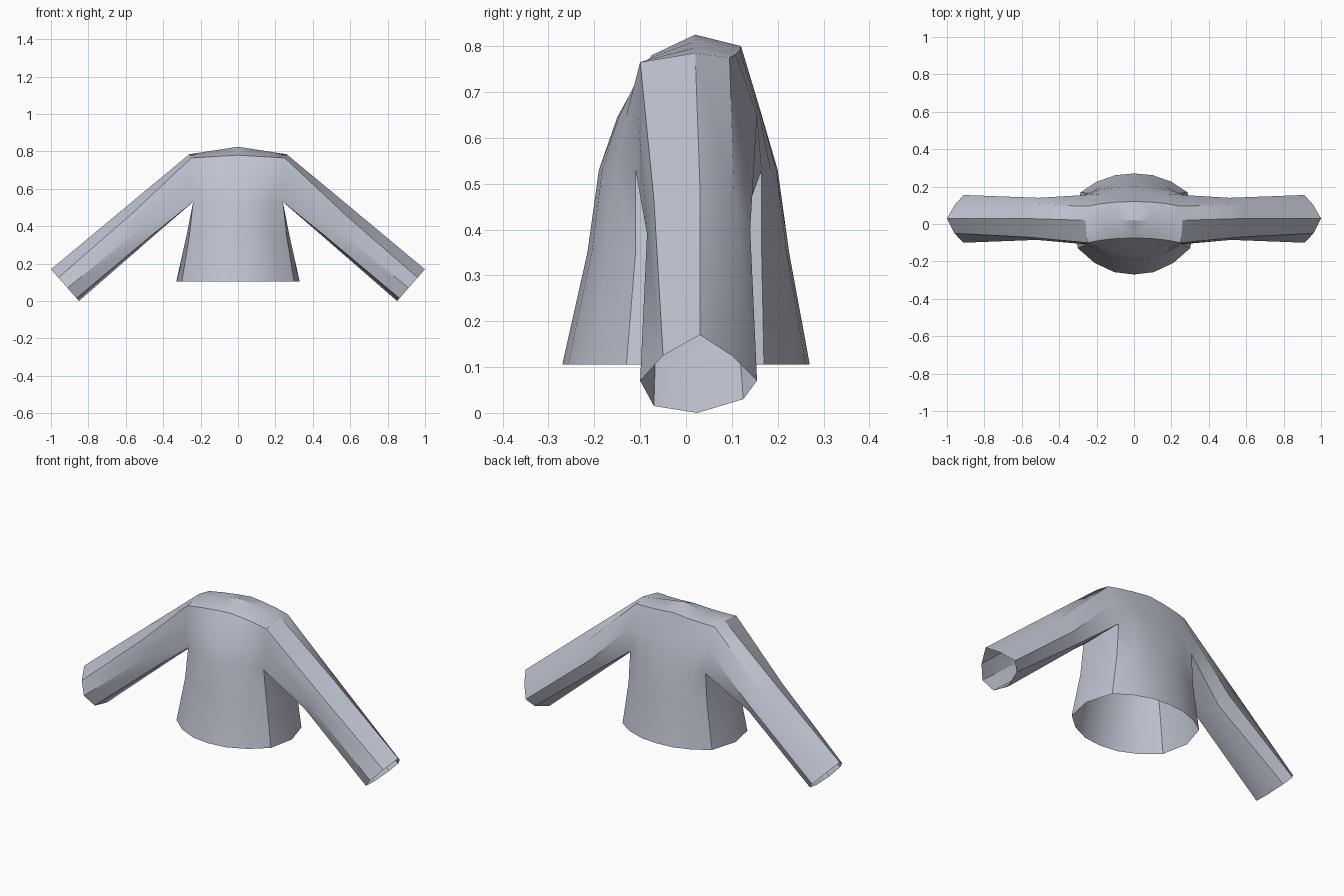
import bpy, bmesh, math
from mathutils import Vector

cube = bpy.data.objects.get("Cube")
if cube:
    bpy.data.objects.remove(cube)

cloth = bpy.data.materials.new("grey_cloth")
cloth.use_nodes = True
cloth.diffuse_color = (0.52, 0.55, 0.63, 1)
shader = cloth.node_tree.nodes["Principled BSDF"]
shader.inputs["Base Color"].default_value = cloth.diffuse_color
shader.inputs["Roughness"].default_value = 0.8

bm = bmesh.new()
COLUMNS = (0, 0.35, 0.7, 1)


def row(cy, cz, side, power=2.3):
    """Curved row of points from the centre line out to a side point."""
    sx, sy, sz = side
    return [bm.verts.new((sx * t, cy + (sy - cy) * t ** power, cz + (sz - cz) * t))
            for t in COLUMNS]


def bridge(a, b, closed=False):
    """Quads between two equal rows of points."""
    n = len(a)
    for i in range(n if closed else n - 1):
        j = (i + 1) % n
        bm.faces.new((a[i], a[j], b[j], b[i]))


# Yoke: rows from the front armpit, over the shoulder, to the back armpit
yoke = [
    row(-0.19, 0.53, (0.24, -0.11, 0.53)),
    row(-0.15, 0.645, (0.26, -0.105, 0.65)),
    row(-0.075, 0.78, (0.25, -0.1, 0.765)),
    row(0.02, 0.825, (0.26, 0.02, 0.785), 1),
    row(0.12, 0.8, (0.25, 0.095, 0.775)),
    row(0.165, 0.65, (0.26, 0.155, 0.65)),
    row(0.2, 0.53, (0.24, 0.165, 0.53)),
]
for a, b in zip(yoke, yoke[1:]):
    bridge(a, b)

# Body: half rings from the armpits down to the open hem
armpit = bm.verts.new((0.235, 0.03, 0.535))
upper = yoke[0] + [armpit] + yoke[-1][::-1]
for z, front, back, fs, side, bs in (
        (0.35, -0.215, 0.225, (0.26, -0.11), (0.275, 0.02), (0.25, 0.165)),
        (0.105, -0.27, 0.27, (0.3, -0.13), (0.33, 0.02), (0.285, 0.17))):
    ring = row(front, z, (*fs, z)) + [bm.verts.new((*side, z))]
    ring += row(back, z, (*bs, z))[::-1]
    bridge(upper, ring)
    upper = ring

# Sleeve: eight-sided tube from the shoulder through the elbow to the open cuff
root = [r[-1] for r in yoke] + [armpit]
elbow = [bm.verts.new(p) for p in (
    (0.47, -0.06, 0.345), (0.52, -0.085, 0.39), (0.57, -0.07, 0.465), (0.6, 0.03, 0.503),
    (0.57, 0.105, 0.47), (0.51, 0.14, 0.4), (0.47, 0.1, 0.35), (0.46, 0.03, 0.34))]
cuff = [bm.verts.new((0.85 + 0.88 * z, y, z)) for y, z in (
    (-0.07, 0.015), (-0.1, 0.07), (-0.05, 0.125), (0.03, 0.17),
    (0.1, 0.125), (0.155, 0.07), (0.125, 0.03), (0.025, 0))]
bridge(root, elbow, True)
bridge(elbow, cuff, True)

# Mirror the half and weld the centre line
half = bm.verts[:] + bm.edges[:] + bm.faces[:]
bmesh.ops.mirror(bm, geom=half, axis='X', merge_dist=0.0001)
bmesh.ops.remove_doubles(bm, verts=bm.verts[:], dist=0.0001)
bmesh.ops.recalc_face_normals(bm, faces=bm.faces[:])
bm.faces.ensure_lookup_table()
chest = min(bm.faces, key=lambda f: (f.calc_center_median() - Vector((0, -0.24, 0.2))).length)
if chest.normal.y > 0:
    bmesh.ops.reverse_faces(bm, faces=bm.faces[:])

mesh = bpy.data.meshes.new("jacket")
bm.to_mesh(mesh)
bm.free()
mesh.materials.append(cloth)
jacket = bpy.data.objects.new("jacket", mesh)
bpy.context.collection.objects.link(jacket)
bpy.context.view_layer.objects.active = jacket
jacket.select_set(True)
bpy.ops.object.shade_smooth_by_angle(angle=math.radians(35))
